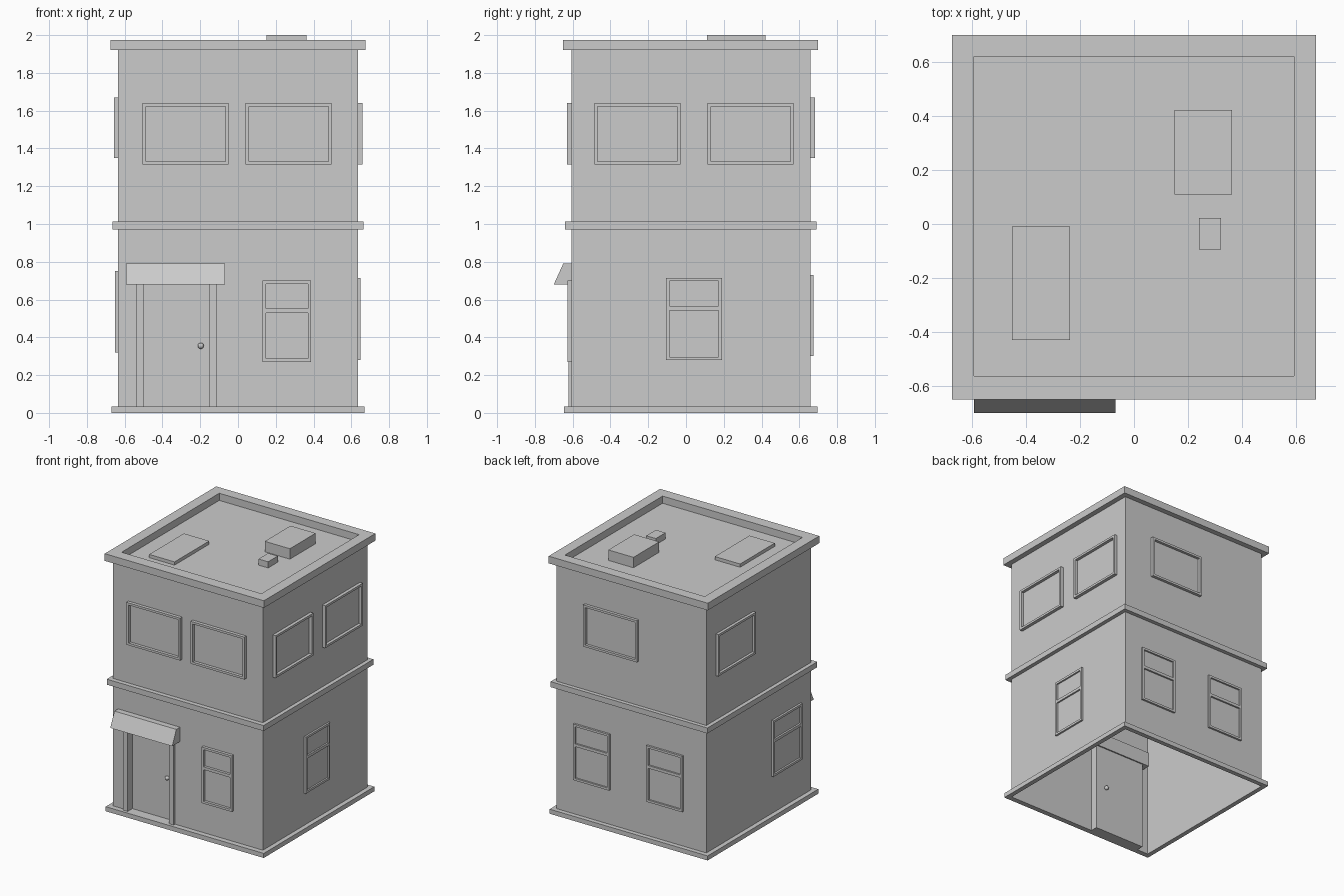
import bpy, bmesh
from mathutils import Vector

if "Cube" in bpy.data.objects:
    bpy.data.objects.remove(bpy.data.objects["Cube"])

GREY = bpy.data.materials.new("light_grey")
GREY.use_nodes = True
GREY.diffuse_color = (0.6, 0.6, 0.6, 1)
GREY.node_tree.nodes["Principled BSDF"].inputs["Base Color"].default_value = (0.6, 0.6, 0.6, 1)

# Wall planes
WX, Y0, Y1, ROOF = 0.635, -0.605, 0.66, 1.92

# Maps (along, across, outward) to world space for each direction
PLACE = {
    "front": lambda u, v, d: Vector((u, Y0 - d, v)),
    "back": lambda u, v, d: Vector((u, Y1 + d, v)),
    "left": lambda u, v, d: Vector((WX + d, u, v)),
    "right": lambda u, v, d: Vector((-WX - d, u, v)),
    "up": lambda u, v, d: Vector((u, v, d)),
}


def finish(name, bm):
    bmesh.ops.recalc_face_normals(bm, faces=bm.faces[:])
    mesh = bpy.data.meshes.new(name)
    bm.to_mesh(mesh)
    bm.free()
    mesh.materials.append(GREY)
    obj = bpy.data.objects.new(name, mesh)
    bpy.context.collection.objects.link(obj)
    return obj


def panel(name, us, vs, holes, side, near, far=None):
    """Grid of cells with some left open, given depth when far is set."""
    place = PLACE[side]
    bm = bmesh.new()
    grid = [[bm.verts.new(place(u, v, near)) for v in vs] for u in us]
    for i in range(len(us) - 1):
        for j in range(len(vs) - 1):
            if (i, j) not in holes:
                bm.faces.new((grid[i][j], grid[i + 1][j], grid[i + 1][j + 1], grid[i][j + 1]))
    if far is not None:
        shift = place(0, 0, far) - place(0, 0, near)
        faces = bm.faces[:]
        new = bmesh.ops.extrude_face_region(bm, geom=faces, use_keep_orig=True)["geom"]
        bmesh.ops.translate(bm, vec=shift, verts=[g for g in new if isinstance(g, bmesh.types.BMVert)])
    return finish(name, bm)


def box(name, x, y, z):
    return panel(name, x, y, (), "up", z[0], z[1])


def ring(name, x, y, z, ix, iy):
    return panel(name, (-x, -ix, ix, x), (y[0], iy[0], iy[1], y[1]), {(1, 1)}, "up", z[0], z[1])


def window(name, side, u, z, depth, split=False):
    t = 0.017
    zs = [z[0], z[0] + t, z[1] - t, z[1]]
    holes = {(1, 1)}
    if split:
        bar = z[0] + 0.63 * (z[1] - z[0])
        zs[2:2] = [bar - 0.011, bar + 0.011]
        holes.add((1, 3))
    us = (u[0], u[0] + t, u[1] - t, u[1])
    panel(name + "_frame", us, zs, holes, side, depth, 0)
    panel(name + "_glass", us[1:3], (zs[1], zs[-2]), (), side, 0.002)


# Hollow body, open underneath, with a doorway in the front
bm = bmesh.new()
foot = [(-WX, Y0), (WX, Y0), (WX, Y1), (-WX, Y1)]
low = [bm.verts.new((x, y, 0)) for x, y in foot]
top = [bm.verts.new((x, y, ROOF)) for x, y in foot]
for a, b in ((1, 2), (2, 3), (3, 0)):
    bm.faces.new((low[a], low[b], top[b], top[a]))
bm.faces.new(top)
finish("side_walls_and_roof", bm)
DOOR = (-0.54, -0.11)
panel("front_wall", (-WX, *DOOR, WX), (0, 0.69, ROOF), {(1, 0)}, "front", 0)

# Plinth, floor band and roof parapet
ring("plinth", 0.67, (-0.645, 0.695), (0, 0.035), WX, (Y0, Y1))
ring("floor_band", 0.665, (-0.64, 0.69), (0.97, 1.012), WX, (Y0, Y1))
ring("parapet", 0.675, (-0.65, 0.70), (1.92, 1.975), 0.593, (-0.563, 0.62))

# Roof boxes
box("roof_vent_unit", (0.15, 0.363), (0.11, 0.422), (ROOF, 2.0))
box("roof_vent_duct", (0.24, 0.322), (-0.095, 0.022), (ROOF, 1.967))
box("roof_hatch", (-0.452, -0.237), (-0.43, -0.01), (ROOF, 1.945))

# Upper windows
HIGH, HIGHER = (1.315, 1.64), (1.35, 1.67)
window("front_upper_right_window", "front", (-0.505, -0.05), HIGH, 0.025)
window("front_upper_left_window", "front", (0.04, 0.495), HIGH, 0.025)
window("left_upper_front_window", "left", (-0.485, -0.03), HIGH, 0.025)
window("left_upper_back_window", "left", (0.115, 0.57), HIGH, 0.025)
window("back_upper_window", "back", (-0.06, 0.395), HIGHER, 0.022)
window("right_upper_window", "right", (0.09, 0.545), HIGHER, 0.022)

# Lower windows with a cross bar
window("front_lower_window", "front", (0.13, 0.387), (0.27, 0.70), 0.022, True)
window("left_lower_window", "left", (-0.105, 0.19), (0.28, 0.715), 0.014, True)
window("back_lower_left_window", "back", (0.18, 0.485), (0.30, 0.73), 0.015, True)
window("back_lower_right_window", "back", (-0.44, -0.135), (0.30, 0.73), 0.015, True)
window("right_lower_window", "right", (-0.48, -0.13), (0.32, 0.75), 0.016, True)

# Recessed door with posts and threshold
for name, x in (("right_door_post", (-0.54, -0.50)), ("left_door_post", (-0.15, -0.11))):
    box(name, x, (-0.622, -0.55), (0.035, 0.70))
box("door_threshold", DOOR, (-0.622, -0.55), (0, 0.035))
box("door", (-0.50, -0.15), (-0.565, -0.55), (0.035, 0.70))

# Door knobs, outside and inside
for name, y in (("outer_knob", -0.578), ("inner_knob", -0.54)):
    bm = bmesh.new()
    bmesh.ops.create_uvsphere(bm, u_segments=16, v_segments=10, radius=0.016)
    bmesh.ops.translate(bm, vec=(-0.197, y, 0.355), verts=bm.verts[:])
    for f in bm.faces:
        f.smooth = True
    finish(name, bm)

# Sloped awning over the door
bm = bmesh.new()
profile = [(-0.70, 0.68), (-0.65, 0.79), (-0.54, 0.79), (-0.54, 0.68)]
face = bm.faces.new([bm.verts.new((-0.593, y, z)) for y, z in profile])
new = bmesh.ops.extrude_face_region(bm, geom=[face], use_keep_orig=True)["geom"]
bmesh.ops.translate(bm, vec=(0.525, 0, 0), verts=[g for g in new if isinstance(g, bmesh.types.BMVert)])
finish("awning", bm)
